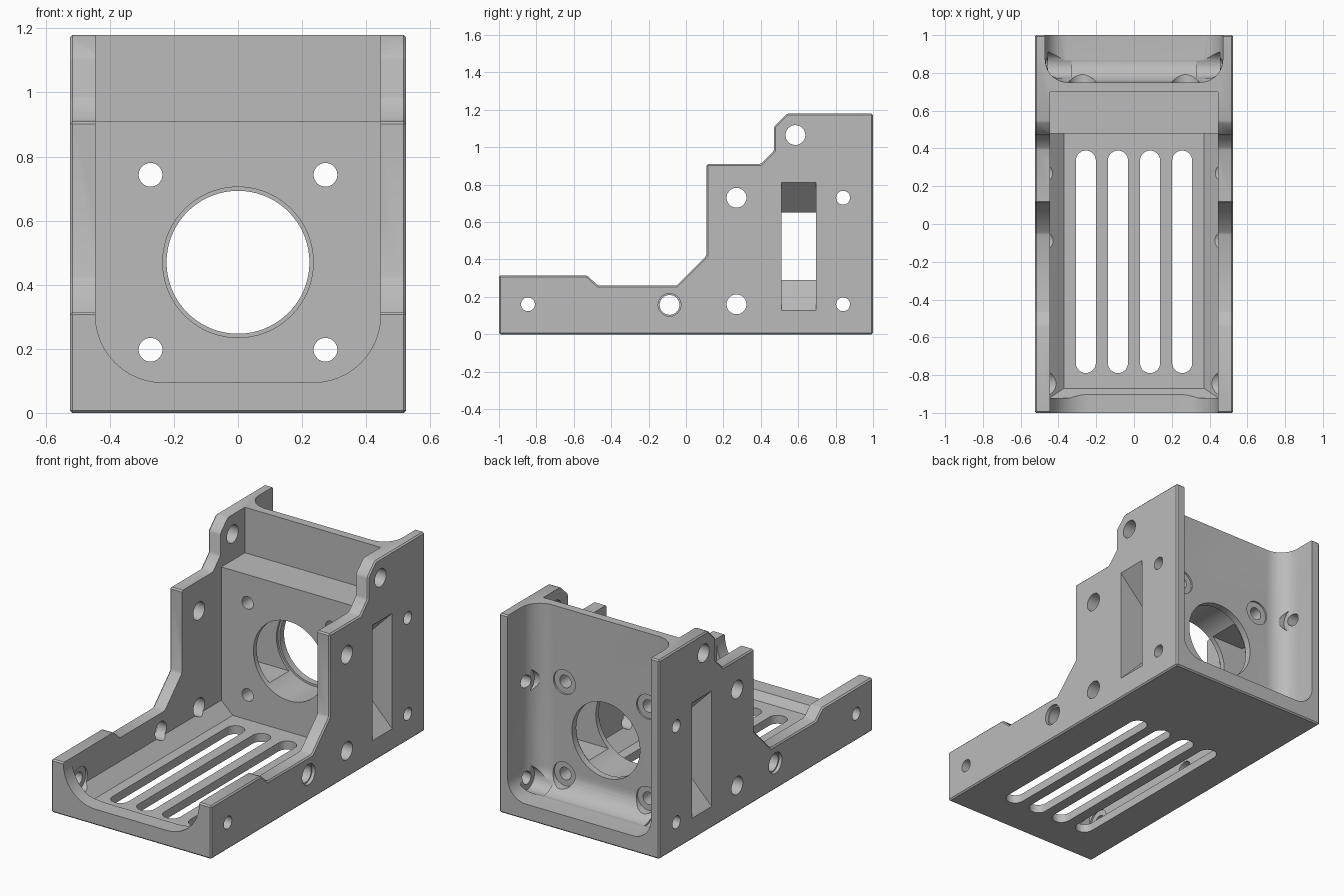
import bpy, bmesh, math
from mathutils import Matrix, Vector

cube = bpy.data.objects.get("Cube")
if cube:
    bpy.data.objects.remove(cube)

grey = bpy.data.materials.new("light_grey")
grey.use_nodes = True
grey.diffuse_color = (0.5, 0.5, 0.5, 1)
grey.node_tree.nodes["Principled BSDF"].inputs["Base Color"].default_value = (0.5, 0.5, 0.5, 1)

cutters = []


def add_object(name, bm, cutter=True):
    bmesh.ops.recalc_face_normals(bm, faces=bm.faces)
    mesh = bpy.data.meshes.new(name)
    bm.to_mesh(mesh)
    bm.free()
    mesh.materials.append(grey)
    ob = bpy.data.objects.new(name, mesh)
    bpy.context.collection.objects.link(ob)
    if cutter:
        ob.hide_render = True
        cutters.append(ob)
    return ob


def prism(points, axis, a, b):
    """Extrude a 2D outline along x, y or z from a to b."""
    def place(u, v, w):
        return {"x": (w, u, v), "y": (u, w, v), "z": (u, v, w)}[axis]
    bm = bmesh.new()
    face = bm.faces.new([bm.verts.new(place(u, v, a)) for u, v in points])
    moved = bmesh.ops.extrude_face_region(bm, geom=[face])["geom"]
    bmesh.ops.translate(bm, verts=[g for g in moved if isinstance(g, bmesh.types.BMVert)],
                        vec=Vector(place(0, 0, b - a)))
    return bm


def box(lo, hi, radius=0):
    bm = bmesh.new()
    size = [h - l for l, h in zip(lo, hi)]
    mid = [(h + l) / 2 for l, h in zip(lo, hi)]
    bmesh.ops.create_cube(bm, size=1, matrix=Matrix.Translation(mid) @ Matrix.Diagonal((*size, 1)))
    if radius:
        bmesh.ops.bevel(bm, geom=bm.edges[:], offset=radius, segments=10,
                        profile=0.5, affect="EDGES")
    return bm


def arc(u, v, r, start, end, n):
    angles = [math.radians(start + (end - start) * i / n) for i in range(n + 1)]
    return [(u + r * math.cos(t), v + r * math.sin(t)) for t in angles]


def drill(name, axis, u, v, r, a, b, n=40):
    add_object(name, prism(arc(u, v, r, 0, 360, n)[:-1], axis, a, b))


# Stepped outer body, lightly chamfered
outline = [(-1, 0), (1, 0), (1, 1.18), (0.54, 1.18), (0.47, 1.11), (0.47, 0.98),
           (0.40, 0.91), (0.11, 0.91), (0.11, 0.42), (-0.05, 0.26), (-0.47, 0.26),
           (-0.53, 0.315), (-1, 0.315)]
bm = prism(outline, "x", -0.525, 0.525)
bmesh.ops.recalc_face_normals(bm, faces=bm.faces)
bmesh.ops.bevel(bm, geom=bm.edges[:], offset=0.008, segments=1, affect="EDGES")
body = add_object("motor_bracket", bm, cutter=False)

# Front tray with chamfered lower edges
bm = bmesh.new()
for x, y, z in ((0.37, -0.87, 0.05), (0.445, -0.92, 0.12), (0.445, -0.92, 2)):
    for s in (-1, 1):
        bm.verts.new((s * x, y, z))
        bm.verts.new((s * x, 0.48, z))
bmesh.ops.convex_hull(bm, input=bm.verts[:])
add_object("tray_cutter", bm)

# Rounded opening in the front lip
lip = [(0.445, 2), (-0.445, 2)]
lip += arc(-0.235, 0.305, 0.21, 180, 270, 12) + arc(0.235, 0.305, 0.21, 270, 360, 12)
add_object("lip_cutter", prism(lip, "y", -1.5, -0.86))

# Ledge above the mounting plate and rounded rear pocket
add_object("ledge_cutter", box((-0.445, 0.3, 0.91), (0.445, 0.70, 2)))
add_object("rear_pocket_cutter", box((-0.47, 0.75, 0.095), (0.47, 1.5, 2), 0.12))

# Ventilation slots in the floor
for x in (-0.255, -0.085, 0.085, 0.255):
    slot = arc(x, 0.336, 0.053, 0, 180, 14) + arc(x, -0.736, 0.053, 180, 360, 14)
    add_object("vent_cutter", prism(slot, "z", -0.2, 0.3))

# Cross slot that narrows inward from both sides
half = [(0.725, 0.545), (0.365, 0.18)]
slot = [(x, 0.47 + z) for x, z in half] + [(-x, 0.47 + z) for x, z in half[::-1]]
slot += [(-x, 0.47 - z) for x, z in half] + [(x, 0.47 - z) for x, z in half[::-1]]
add_object("cross_slot_cutter", prism(slot, "y", 0.51, 0.695))

# Main bore with a narrow rear lip
drill("bore_cutter", "y", 0, 0.47, 0.235, 0.3, 0.71, 72)
drill("bore_lip_cutter", "y", 0, 0.47, 0.223, 0.4, 0.9, 72)

# Plate screw holes with rear counterbores
for x in (-0.273, 0.273):
    for z in (0.197, 0.743):
        drill("plate_hole_cutter", "y", x, z, 0.037, 0.3, 0.9)
        drill("plate_counterbore_cutter", "y", x, z, 0.072, 0.74, 0.95)

# Side wall holes: position, radius and inner counterbore
wall_holes = [(0.84, 0.73, 0.037, True), (0.84, 0.16, 0.037, True),
              (-0.845, 0.16, 0.037, True), (0.27, 0.73, 0.053, False),
              (0.27, 0.16, 0.053, False), (-0.088, 0.157, 0.053, False),
              (0.585, 1.065, 0.053, False)]
for s in (-1, 1):
    for y, z, r, counterbore in wall_holes:
        drill("wall_hole_cutter", "x", y, z, r, s * 0.35, s * 0.7)
        if counterbore:
            drill("wall_counterbore_cutter", "x", y, z, 0.07, s * 0.33, s * 0.455)
    drill("wall_recess_cutter", "x", -0.088, 0.157, 0.061, s * 0.505, s * 0.7)

# Cut everything out, then drop the cutters
for ob in cutters:
    mod = body.modifiers.new(ob.name, "BOOLEAN")
    mod.operation = "DIFFERENCE"
    mod.solver = "EXACT"
    mod.object = ob
graph = bpy.context.evaluated_depsgraph_get()
graph.update()
result = bpy.data.meshes.new_from_object(body.evaluated_get(graph))
body.modifiers.clear()
body.data = result
for ob in cutters:
    bpy.data.objects.remove(ob)
result.materials.clear()
result.materials.append(grey)
for poly in result.polygons:
    poly.material_index = 0

for ob in bpy.context.selected_objects:
    ob.select_set(False)
body.select_set(True)
bpy.context.view_layer.objects.active = body
bpy.ops.object.shade_smooth_by_angle(angle=math.radians(30))
